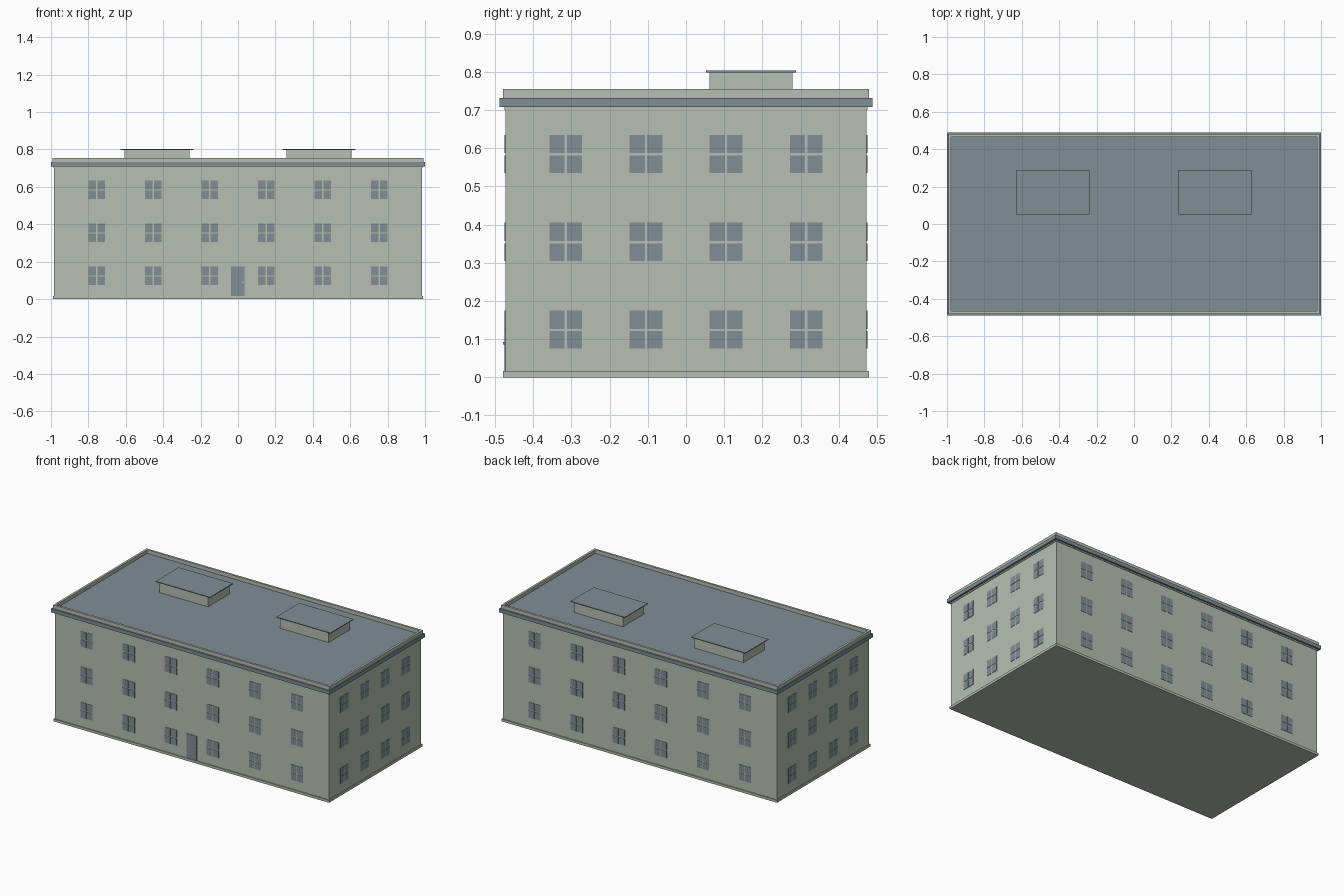
import bpy, bmesh
from mathutils import Matrix, Vector
from math import pi

cube = bpy.data.objects.get("Cube")
if cube:
    bpy.data.objects.remove(cube)


def material(name, srgb):
    """Flat material from 0-255 colour values."""
    col = [((c / 255 + 0.055) / 1.055) ** 2.4 for c in srgb] + [1]
    m = bpy.data.materials.new(name)
    m.use_nodes = True
    m.diffuse_color = col
    m.node_tree.nodes["Principled BSDF"].inputs["Base Color"].default_value = col
    return m


PLASTER = material("pale green plaster", (183, 191, 178))
SLATE = material("slate blue", (129, 142, 150))


def add_box(bm, lo, hi, turn=Matrix()):
    lo, hi = Vector(lo), Vector(hi)
    place = Matrix.Translation((lo + hi) / 2) @ Matrix.Diagonal((hi - lo).to_4d())
    bmesh.ops.create_cube(bm, size=1, matrix=turn @ place)


def make(name, mat, boxes, turn=Matrix()):
    """One object from a list of (low corner, high corner) boxes."""
    bm = bmesh.new()
    for lo, hi in boxes:
        add_box(bm, lo, hi, turn)
    mesh = bpy.data.meshes.new(name)
    bm.to_mesh(mesh)
    bm.free()
    mesh.materials.append(mat)
    obj = bpy.data.objects.new(name, mesh)
    bpy.context.collection.objects.link(obj)
    return obj


def slab(name, mat, hx, hy, z0, z1):
    return make(name, mat, [((-hx, -hy, z0), (hx, hy, z1))])


# Main body, base course, cornice
WX, WY = 0.983, 0.473
slab("walls", PLASTER, WX, WY, 0, 0.715)
slab("base_course", PLASTER, WX + 0.006, WY + 0.006, 0, 0.016)
slab("cornice_moulding", PLASTER, WX + 0.003, WY + 0.003, 0.70, 0.709)
slab("cornice_and_roof", SLATE, 1.0, 0.488, 0.708, 0.732)

# Parapet ring around the roof
PX, PY, T = 0.992, 0.48, 0.014
Z0, Z1 = 0.731, 0.755
make("parapet", PLASTER, [
    ((-PX, -PY, Z0), (PX, -PY + T, Z1)),
    ((-PX, PY - T, Z0), (PX, PY, Z1)),
    ((-PX, -PY + T, Z0), (-PX + T, PY - T, Z1)),
    ((PX - T, -PY + T, Z0), (PX, PY - T, Z1)),
])

# Roof housings with overhanging lids
for side, x in (("right", -0.433), ("left", 0.433)):
    y = 0.17
    make(f"roof_housing_{side}", PLASTER,
         [((x - 0.175, y - 0.109, 0.73), (x + 0.175, y + 0.109, 0.798))])
    make(f"housing_lid_{side}", SLATE,
         [((x - 0.195, y - 0.118, 0.798), (x + 0.195, y + 0.118, 0.803))])


# Windows: four thin panes each, three storeys on every side
def window_panes(columns, spacing, depth):
    boxes = []
    for i in range(columns):
        x = (i - (columns - 1) / 2) * spacing
        for floor in range(3):
            z = 0.075 + 0.23 * floor
            for x0, x1 in ((-0.043, -0.003), (0.003, 0.043)):
                for z0, z1 in ((0, 0.046), (0.052, 0.1)):
                    boxes.append(((x + x0, -depth - 0.002, z + z0),
                                  (x + x1, -depth + 0.004, z + z1)))
    return boxes


for name, columns, spacing, depth, angle in (
        ("front", 6, 0.302, WY, 0), ("back", 6, 0.302, WY, pi),
        ("left", 4, 0.21, WX, pi / 2), ("right", 4, 0.21, WX, -pi / 2)):
    make(f"windows_{name}", SLATE, window_panes(columns, spacing, depth),
         Matrix.Rotation(angle, 4, "Z"))

# Front door and handle
make("front_door", SLATE, [((-0.038, -WY - 0.003, 0.016), (0.036, -WY + 0.004, 0.175))])
make("door_handle", PLASTER, [((0.022, -WY - 0.006, 0.086), (0.029, -WY - 0.002, 0.092))])
